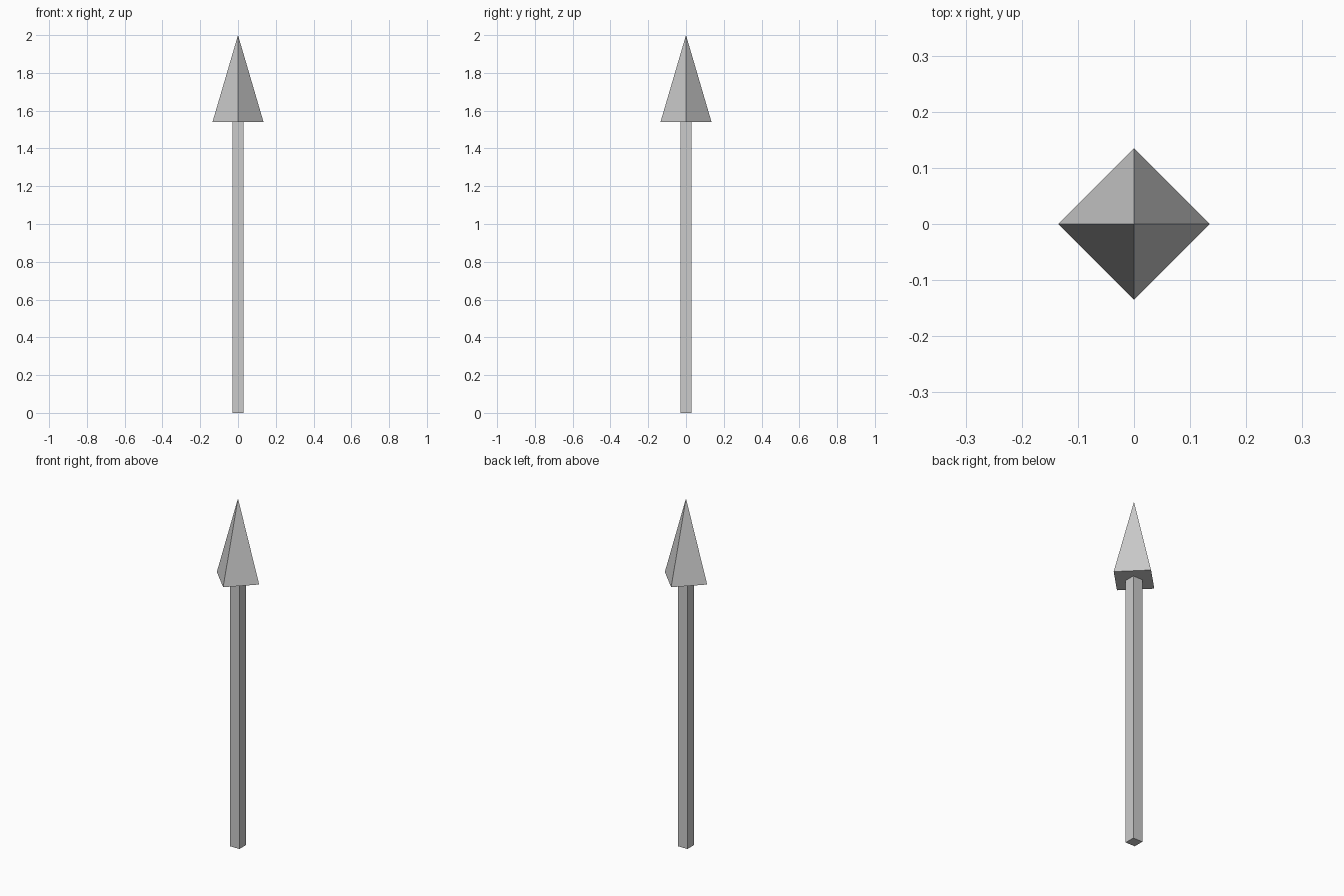
import bpy

if "Cube" in bpy.data.objects:
    bpy.data.objects.remove(bpy.data.objects["Cube"])

HEAD_BASE = 1.54   # height where the shaft meets the point
TOP = 2.0

# Square shaft, axis-aligned
bpy.ops.mesh.primitive_cube_add(size=1, location=(0, 0, HEAD_BASE / 2))
shaft = bpy.context.object
shaft.name = "shaft"
shaft.scale = (0.06, 0.06, HEAD_BASE)
bpy.ops.object.transform_apply(location=False, rotation=False, scale=True)

# Four-sided pyramid point, corners on the x and y axes
bpy.ops.mesh.primitive_cone_add(vertices=4, radius1=0.135, radius2=0,
                                depth=TOP - HEAD_BASE,
                                location=(0, 0, (TOP + HEAD_BASE) / 2))
bpy.context.object.name = "arrow_head"
